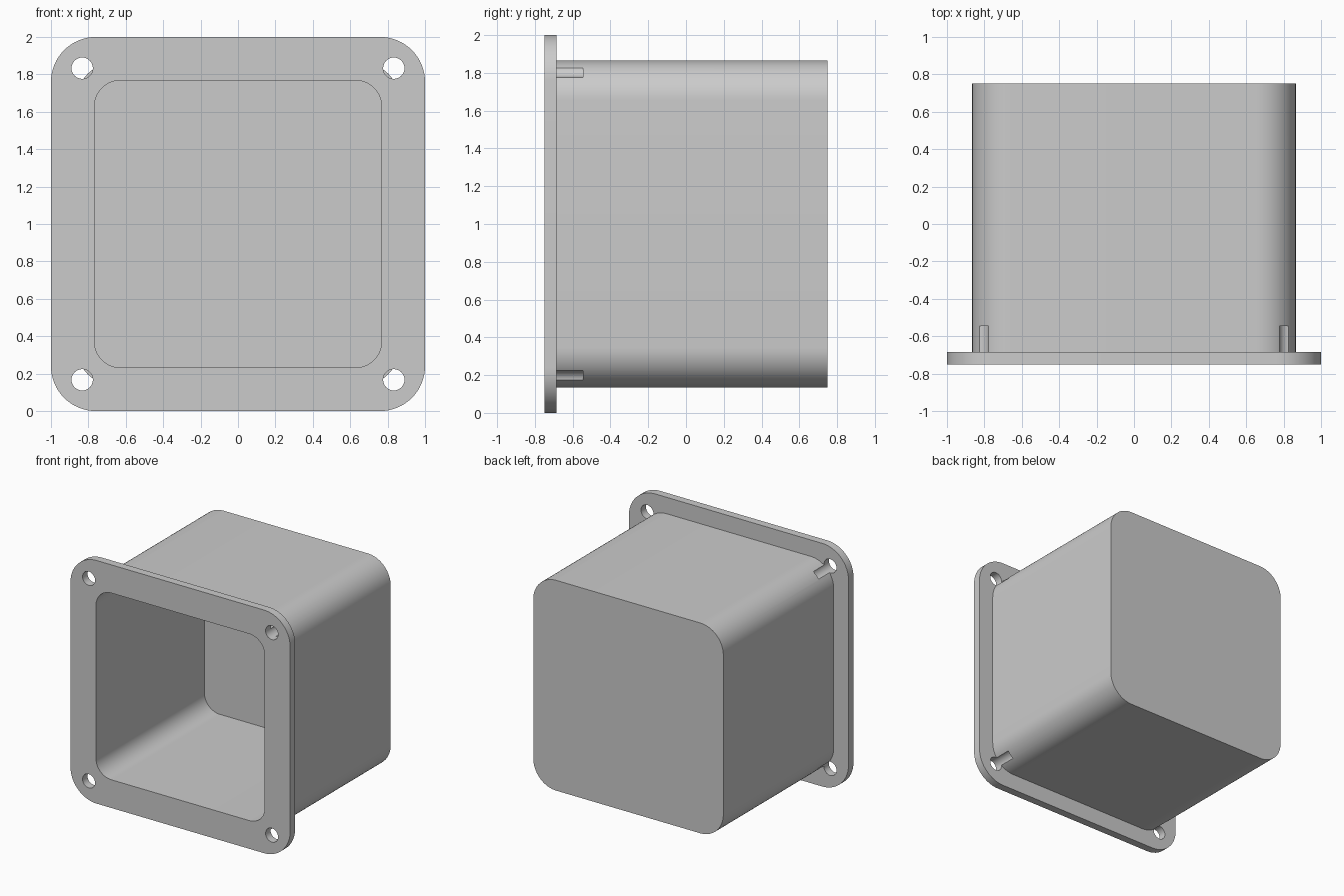
import bpy
import bmesh
from math import sin, cos, pi, radians

cube = bpy.data.objects.get("Cube")
if cube:
    bpy.data.objects.remove(cube, do_unlink=True)

# Single plain grey material
grey = bpy.data.materials.new("light_grey")
grey.use_nodes = True
grey.diffuse_color = (0.6, 0.6, 0.6, 1)
grey.node_tree.nodes["Principled BSDF"].inputs["Base Color"].default_value = (0.6, 0.6, 0.6, 1)

MID = 1.0  # height of the box axis


def rounded_prism(name, half, radius, y0, y1, cx=0, cz=MID, steps=16):
    """Square with rounded corners in XZ, extruded from y0 to y1."""
    inner = half - radius
    bm = bmesh.new()
    ring = []
    for q, (sx, sz) in enumerate([(1, 1), (-1, 1), (-1, -1), (1, -1)]):
        # a full circle shares the ends of its quarter arcs
        for i in range(steps + (1 if inner > 0 else 0)):
            a = (q + i / steps) * pi / 2
            ring.append(bm.verts.new((cx + sx * inner + radius * cos(a), y0,
                                      cz + sz * inner + radius * sin(a))))
    face = bm.faces.new(ring)
    side = bmesh.ops.extrude_face_region(bm, geom=[face])
    moved = [v for v in side["geom"] if isinstance(v, bmesh.types.BMVert)]
    bmesh.ops.translate(bm, verts=moved, vec=(0, y1 - y0, 0))
    bmesh.ops.recalc_face_normals(bm, faces=bm.faces)
    mesh = bpy.data.meshes.new(name)
    bm.to_mesh(mesh)
    bm.free()
    mesh.materials.append(grey)
    obj = bpy.data.objects.new(name, mesh)
    bpy.context.collection.objects.link(obj)
    return obj


def combine(target, other, operation):
    """Apply a boolean and remove the helper."""
    bpy.context.view_layer.objects.active = target
    mod = target.modifiers.new(operation.lower(), "BOOLEAN")
    mod.operation = operation
    mod.solver = "EXACT"
    mod.object = other
    bpy.ops.object.modifier_apply(modifier=mod.name)
    bpy.data.objects.remove(other, do_unlink=True)


# Deep box with a mounting flange around its open front
box = rounded_prism("box_with_flange", 0.865, 0.21, -0.72, 0.75)
combine(box, rounded_prism("flange", 1.0, 0.24, -0.75, -0.685), "UNION")

# Hollow interior
combine(box, rounded_prism("cavity", 0.768, 0.14, -0.85, 0.66), "DIFFERENCE")

# Corner screw holes, which also groove the box corners behind the flange
for sx in (-1, 1):
    for sz in (-1, 1):
        hole = rounded_prism("screw_hole", 0.057, 0.057, -0.85, -0.545,
                             sx * 0.833, MID + sz * 0.833, steps=8)
        combine(box, hole, "DIFFERENCE")

# Smooth rounded corners, crisp rims
bpy.ops.object.select_all(action="DESELECT")
box.select_set(True)
bpy.context.view_layer.objects.active = box
bpy.ops.object.shade_smooth_by_angle(angle=radians(30))
